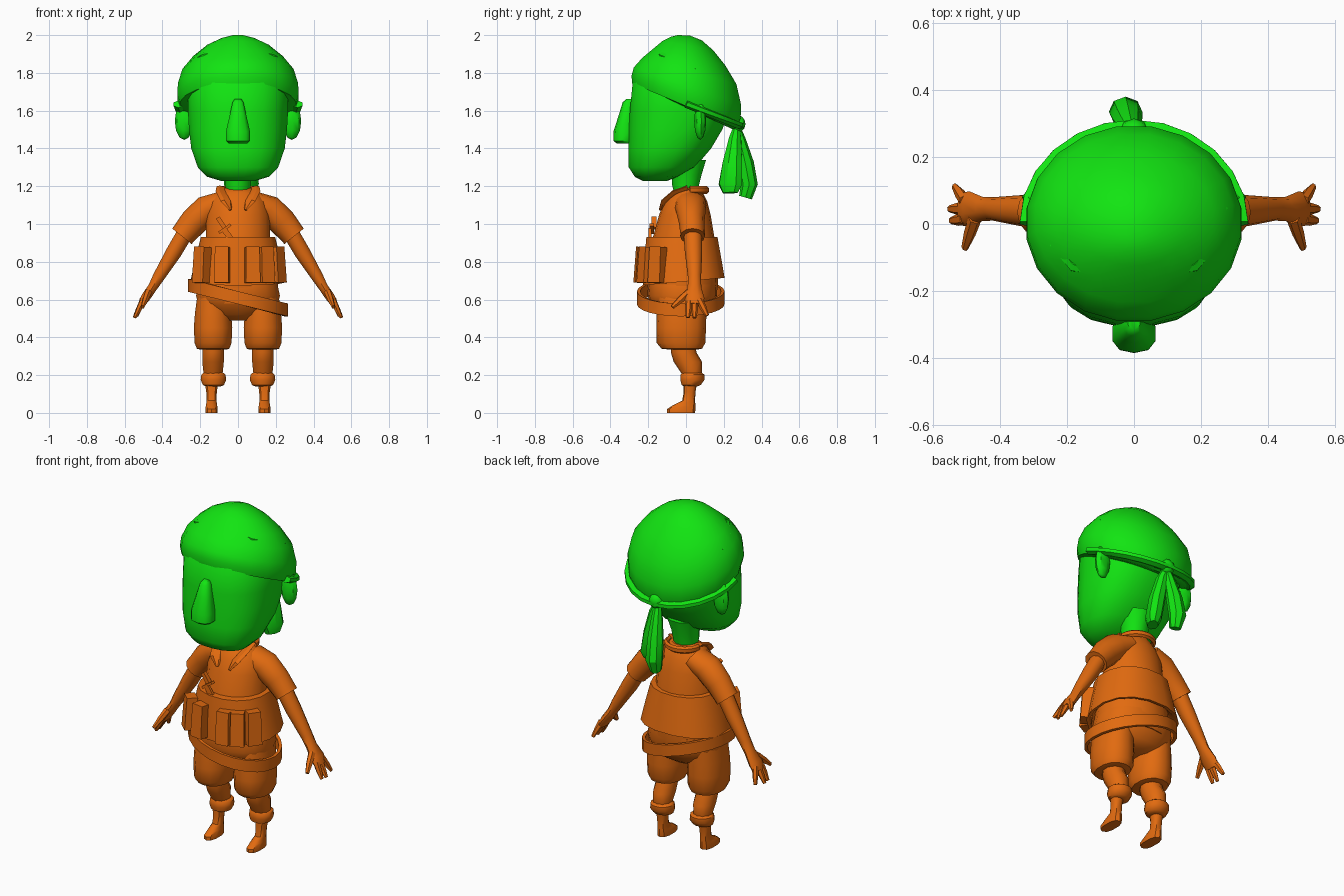
import bpy, bmesh, math
from mathutils import Vector, Matrix


def material(name, rgb):
    m = bpy.data.materials.new(name)
    m.diffuse_color = (*rgb, 1)
    return m


GREEN = material("green", (0.006, 0.78, 0.006))
ORANGE = material("orange", (0.76, 0.146, 0.005))


def finish(name, bm, mat, angle=42):
    bmesh.ops.recalc_face_normals(bm, faces=bm.faces)
    me = bpy.data.meshes.new(name)
    bm.to_mesh(me)
    bm.free()
    me.materials.append(mat)
    ob = bpy.data.objects.new(name, me)
    bpy.context.collection.objects.link(ob)
    bpy.ops.object.select_all(action='DESELECT')
    ob.select_set(True)
    bpy.context.view_layer.objects.active = ob
    bpy.ops.object.shade_smooth_by_angle(angle=math.radians(angle))
    return ob


def skin(name, rings, mat, caps=True, loop=False, angle=42):
    """Bridge successive point rings of equal length."""
    bm = bmesh.new()
    vs = [[bm.verts.new(p) for p in r] for r in rings]
    n = len(vs[0])
    pairs = list(zip(vs, vs[1:])) + ([(vs[-1], vs[0])] if loop else [])
    for a, b in pairs:
        for i in range(n):
            j = (i + 1) % n
            bm.faces.new((a[i], a[j], b[j], b[i]))
    if caps and not loop:
        bm.faces.new(vs[0])
        bm.faces.new(vs[-1])
    return finish(name, bm, mat, angle)


def spow(v, e):
    return math.copysign(abs(v) ** e, v)


def stack(name, rows, mat, n=16, e=1.0, cx=0, **kw):
    """Loft of ovals, each row: z front, z back, y front, y back, half width."""
    rings = []
    for zf, zb, yf, yb, rx in rows:
        ring = []
        for i in range(n):
            a = 2 * math.pi * (i + 0.5) / n
            t = (1 + spow(math.sin(a), e)) / 2
            ring.append((cx + rx * spow(math.cos(a), e), yf + (yb - yf) * t, zf + (zb - zf) * t))
        rings.append(ring)
    return skin(name, rings, mat, **kw)


def flat(rows):
    return [(r[0], *r) for r in rows]


def tube(name, pts, mat, n=8, ref=(0, 1, 0), **kw):
    """Loft along a path, each point: x, y, z, radius along ref, radius across."""
    ps = [Vector(p[:3]) for p in pts]
    rings = []
    for i, p in enumerate(ps):
        t = (ps[min(i + 1, len(ps) - 1)] - ps[max(i - 1, 0)]).normalized()
        v = t.cross(Vector(ref)).normalized()
        u = v.cross(t)
        ra, rb = pts[i][3:]
        rings.append([p + u * ra * math.cos(2 * math.pi * k / n) + v * rb * math.sin(2 * math.pi * k / n)
                      for k in range(n)])
    return skin(name, rings, mat, **kw)


def box(name, loc, size, mat, rot=Matrix(), taper=1.0):
    bm = bmesh.new()
    bmesh.ops.create_cube(bm, size=1)
    for v in bm.verts:
        k = taper if v.co.z > 0 else 1
        v.co = Vector((v.co.x * size[0] * k, v.co.y * size[1] * k, v.co.z * size[2]))
    bm.transform(Matrix.Translation(loc) @ rot)
    return finish(name, bm, mat, 30)


def ball(name, loc, size, mat, rot=Matrix(), seg=8):
    bm = bmesh.new()
    bmesh.ops.create_uvsphere(bm, u_segments=seg, v_segments=6, radius=1)
    bm.transform(Matrix.Translation(loc) @ rot @ Matrix.Diagonal((*size, 1)))
    return finish(name, bm, mat)


# Head, neck and nose
stack("head", flat([(1.228, -.23, -.10, .09), (1.25, -.272, -.04, .165), (1.30, -.305, .05, .215),
                    (1.40, -.307, .135, .25), (1.50, -.305, .195, .262), (1.60, -.30, .23, .268),
                    (1.75, -.285, .25, .27), (1.83, -.22, .2, .22)]), GREEN, n=20, e=.85)
stack("neck", flat([(1.12, -.05, .05, .055), (1.20, -.075, .07, .07), (1.26, -.08, .085, .075),
                    (1.34, -.10, .11, .10)]), GREEN, n=12)
stack("nose", flat([(1.425, -.365, -.27, .05), (1.44, -.385, -.27, .066), (1.49, -.384, -.27, .066),
                    (1.58, -.355, -.27, .045), (1.645, -.335, -.27, .03), (1.662, -.315, -.27, .018)]),
      GREEN, n=10, e=.8)

# Head scarf with a sloping rim
stack("head_scarf", [(1.745, 1.50, -.27, .25, .28), (1.745, 1.51, -.288, .275, .312),
                     (1.785, 1.56, -.292, .293, .325), (1.83, 1.63, -.28, .295, .322),
                     (1.88, 1.74, -.235, .27, .298), (1.925, 1.84, -.18, .21, .24),
                     (1.97, 1.92, -.125, .145, .165), (1.992, 1.972, -.08, .085, .09),
                     (2.0, 1.998, -.045, .02, .03)], GREEN, n=20)
# Rolled band around the back, and the knot with two hanging tails
tube("scarf_band", [(.315 * math.cos(a), .285 * math.sin(a), 1.635 - .115 * math.sin(a), .02, .03)
                    for a in [math.pi * k / 12 for k in range(13)]], GREEN, n=6, ref=(0, 0, 1))
ball("scarf_knot", (0, .275, 1.53), (.045, .04, .045), GREEN)
tube("scarf_tail_wide", [(.0, .27, 1.52, .015, .02), (.02, .26, 1.45, .035, .035), (.045, .245, 1.32, .058, .045),
                         (.06, .235, 1.21, .07, .045), (.065, .235, 1.165, .045, .03)], GREEN, ref=(.5, 1, 0), angle=30)
tube("scarf_tail_outer", [(-.005, .27, 1.52, .015, .02), (-.01, .285, 1.45, .03, .03), (-.02, .315, 1.32, .045, .045),
                          (-.025, .335, 1.21, .045, .05), (-.025, .315, 1.14, .035, .03)], GREEN, ref=(0, 1, 0), angle=30)

for s, side in ((1, "right"), (-1, "left")):
    # Scarf folds and ears
    tube("scarf_fold_" + side, [(s * .275, .05, 1.82, .005, .005), (s * .235, -.06, 1.855, .02, .018),
                                (s * .175, -.125, 1.885, .025, .022), (s * .09, -.15, 1.915, .005, .005)],
         GREEN, n=6, ref=(0, 0, 1))
    ball("ear_" + side, (s * .285, .075, 1.545), (.05, .032, .1), GREEN,
         Matrix.Rotation(s * .12, 4, 'Z'))

    # Sleeve with turned edge
    tube("sleeve_" + side, [(s * .08, .02, 1.115, .085, .06), (s * .165, .025, 1.075, .08, .078),
                            (s * .235, .03, 1.01, .068, .075), (s * .285, .035, .95, .065, .066),
                            (s * .297, .035, .935, .066, .066)], ORANGE, n=12)
    # Arm, palm and fingers
    tube("arm_" + side, [(s * .27, .035, .97, .05, .045), (s * .34, .04, .85, .046, .044),
                         (s * .42, .045, .72, .035, .033), (s * .452, .045, .665, .036, .026),
                         (s * .49, .045, .61, .052, .026), (s * .512, .045, .572, .05, .018)], ORANGE, n=10)
    for f, (a, b, r) in enumerate([((.475, .015, .64), (.505, -.072, .56), .02),
                                   ((.505, .015, .59), (.545, .01, .505), .018),
                                   ((.505, .045, .59), (.55, .045, .503), .018),
                                   ((.505, .07, .60), (.535, .112, .515), .018)]):
        m = [(p + q) / 2 for p, q in zip(a, b)]
        tube(f"finger_{f}_" + side, [(s * a[0], *a[1:], r, r), (s * m[0], *m[1:], r, r * .85),
                                     (s * b[0], *b[1:], r * .6, r * .5)], ORANGE, n=6, ref=(0, 1, .2))

    # Baggy trouser leg, shin, cuff and foot
    c = s * .132
    stack("trouser_leg_" + side, flat([(.335, -.085, .06, .07), (.34, -.13, .085, .088), (.37, -.155, .102, .1),
                                       (.45, -.157, .106, .104), (.53, -.155, .108, .098), (.62, -.15, .11, .085)]),
          ORANGE, n=14, e=.9, cx=c)
    stack("shin_" + side, flat([(.17, -.01, .075, .045), (.21, -.025, .085, .053), (.27, -.065, .085, .06),
                                (.32, -.08, .055, .06), (.38, -.08, .05, .06)]), ORANGE, n=10, cx=c)
    stack("cuff_" + side, flat([(.14, -.01, .06, .04), (.148, -.025, .08, .058), (.175, -.032, .1, .07),
                                (.203, -.03, .1, .066), (.215, -.02, .08, .05)]), ORANGE, n=12, cx=s * .13)
    stack("foot_" + side, flat([(0, -.1, .048, .034), (.02, -.1, .05, .034), (.04, -.07, .05, .031),
                                (.065, -.02, .048, .027), (.11, -.012, .05, .029), (.17, -.012, .06, .038)]),
          ORANGE, n=10, e=.8, cx=s * .14)

    # Collar flap in front of the neck
    tube("collar_flap_" + side, [(s * .085, .01, 1.19, .03, .012), (s * .085, -.06, 1.165, .036, .013),
                                 (s * .062, -.115, 1.12, .034, .012), (s * .04, -.138, 1.075, .008, .006)],
         ORANGE, n=6, ref=(s, -.3, .25), angle=30)

# Shirt, hips and back collar
stack("shirt", flat([(.58, -.19, .155, .2), (.68, -.205, .17, .215), (.80, -.2, .165, .2), (.93, -.175, .15, .172),
                     (1.05, -.142, .13, .17), (1.12, -.115, .112, .15), (1.165, -.085, .09, .11),
                     (1.19, -.055, .075, .075)]), ORANGE, n=18)
stack("hips", flat([(.49, -.1, .07, .09), (.52, -.14, .115, .165), (.57, -.18, .145, .212), (.62, -.205, .165, .225),
                    (.68, -.2, .165, .212)]), ORANGE, n=18, e=.9)
tube("back_collar", [(.095 * math.cos(a), .02 + .09 * math.sin(a), 1.18, .02, .014)
                     for a in [math.pi * k / 10 for k in range(11)]], ORANGE, n=6, ref=(0, 0, 1))

# Flared vest with a hollow bottom
stack("vest", [(.74, .76, -.19, .15, .19), (.68, .72, -.218, .185, .235), (.675, .715, -.232, .208, .256),
               (.80, .82, -.226, .19, .23), (.93, .93, -.213, .17, .2), (.932, .932, -.19, .15, .18)],
      ORANGE, n=16, e=.9, angle=35)

# Vest pouches following the front curve
for i, (x, y, turn) in enumerate([(-.19, -.18, -.75), (-.083, -.235, -.15), (.075, -.235, .15),
                                  (.145, -.21, .5), (.205, -.15, .95)]):
    r = Matrix.Rotation(turn, 4, 'Z') @ Matrix.Rotation(-.06, 4, 'X')
    box(f"pouch_{i}", (x, y, .783), (.078, .065, .19), ORANGE, r, .92)

# Small knife on the chest
tilt = Matrix.Rotation(-.6, 4, 'Y')
box("knife_handle", (-.088, -.17, 1.005), (.022, .025, .07), ORANGE, tilt)
box("knife_guard", (-.07, -.182, .975), (.075, .025, .014), ORANGE, tilt)
box("knife_blade", (-.055, -.19, .945), (.03, .015, .06), ORANGE, tilt)

# Loose belt hanging lower on one side
rings = []
for k in range(24):
    a = 2 * math.pi * k / 24
    ca, sa = math.cos(a), math.sin(a)
    z = .61 - .065 * ca
    rings.append([(r * ca, -.028 + (r - .032) * sa, z + h)
                  for r, h in ((.264, -.034), (.264, .034), (.246, .034), (.246, -.034))])
skin("belt", rings, ORANGE, loop=True, angle=35)
